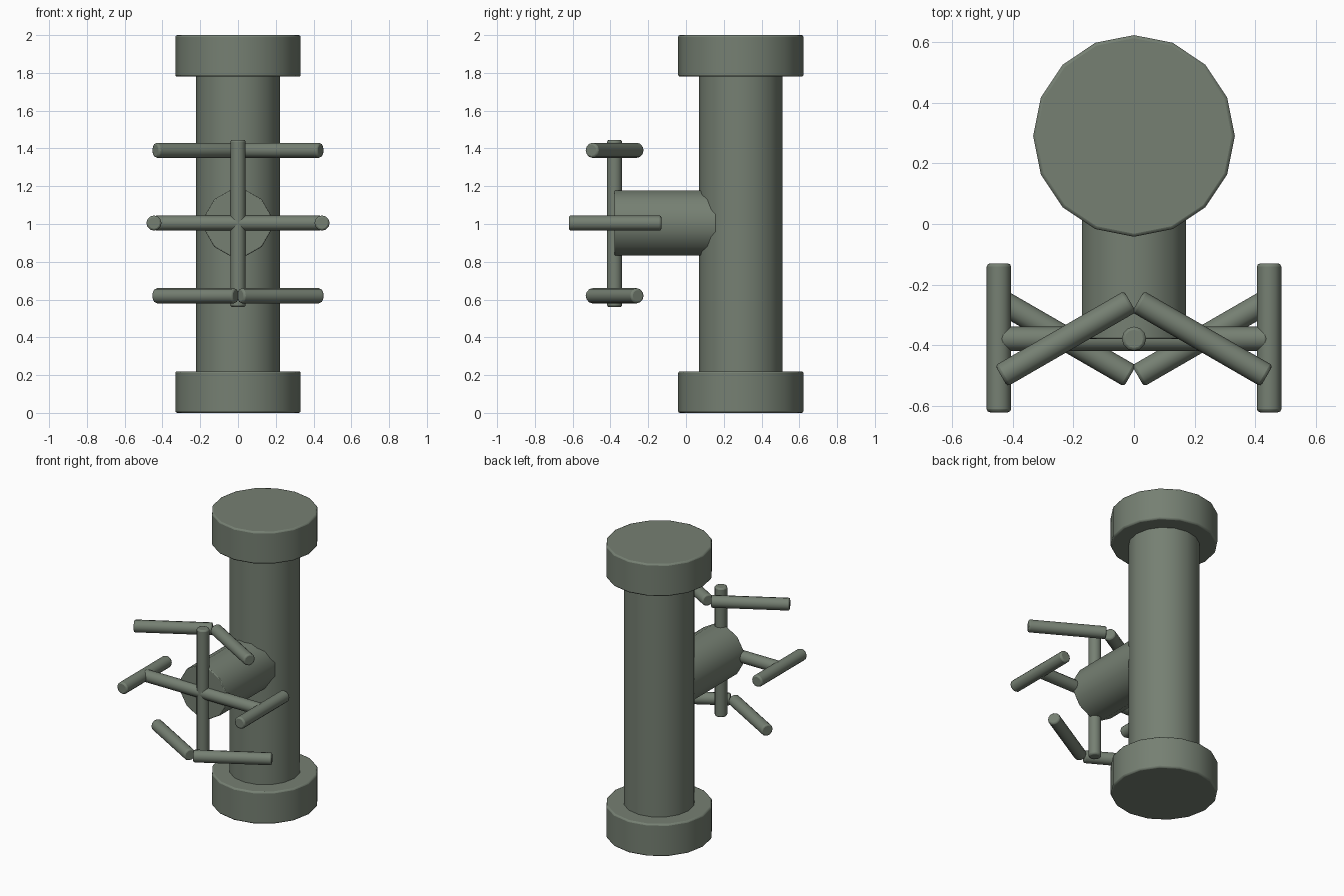
import bpy, math
from mathutils import Vector

if "Cube" in bpy.data.objects:
    bpy.data.objects.remove(bpy.data.objects["Cube"])

mat = bpy.data.materials.new("grey_green")
mat.diffuse_color = (0.18, 0.215, 0.17, 1)
mat.use_nodes = True
mat.node_tree.nodes["Principled BSDF"].inputs["Base Color"].default_value = mat.diffuse_color


def cylinder(name, start, end, radius, sides, bevel=0.0, turn=0.0):
    """Smooth-shaded cylinder between two points with softened rims."""
    a, b = Vector(start), Vector(end)
    bpy.ops.mesh.primitive_cylinder_add(vertices=sides, radius=radius, depth=(b - a).length)
    ob = bpy.context.object
    ob.name = name
    if turn:
        for v in ob.data.vertices:
            x, y = v.co.x, v.co.y
            v.co.x = x * math.cos(turn) - y * math.sin(turn)
            v.co.y = x * math.sin(turn) + y * math.cos(turn)
    ob.rotation_mode = 'QUATERNION'
    ob.rotation_quaternion = Vector((0, 0, 1)).rotation_difference(b - a)
    ob.location = (a + b) / 2
    ob.data.materials.append(mat)
    bpy.ops.object.shade_smooth_by_angle(angle=math.radians(35))
    if bevel:
        mod = ob.modifiers.new("soft_rim", 'BEVEL')
        mod.width = bevel
        mod.segments = 2
        mod.limit_method = 'ANGLE'
        mod.angle_limit = math.radians(50)
    return ob


# Main column with a wide cap at each end
CY = 0.29
cylinder("column", (0, CY, 0.1), (0, CY, 1.9), 0.222, 16)
cylinder("bottom_cap", (0, CY, 0), (0, CY, 0.22), 0.332, 16, 0.01)
cylinder("top_cap", (0, CY, 1.78), (0, CY, 2), 0.332, 16, 0.01)

# Stub reaching forward from the column
FY = -0.378
cylinder("stub", (0, FY, 1.005), (0, CY, 1.005), 0.178, 12, 0.005, math.radians(15))

# Crossed bars on the stub's front face
R = 0.04
cylinder("upright_bar", (0, FY, 0.56), (0, FY, 1.445), R, 12, 0.01)
cylinder("cross_bar", (-0.44, FY, 1.005), (0.44, FY, 1.005), R, 12, 0.01)

# Tip rods: straight ones at the sides, angled pairs above and below
dx, dy = 0.245 * math.cos(math.radians(30)), 0.245 * math.sin(math.radians(30))
for side, s in (("left", -1), ("right", 1)):
    cylinder(side + "_side_rod", (s * 0.445, -0.62, 1.005), (s * 0.445, -0.13, 1.005), R, 12, 0.01)
    for level, z, t in (("upper", 1.39, 1), ("lower", 0.62, -1)):
        cylinder(f"{side}_{level}_rod",
                 (s * (0.225 - dx), FY + t * dy, z),
                 (s * (0.225 + dx), FY - t * dy, z), R, 12, 0.01)
